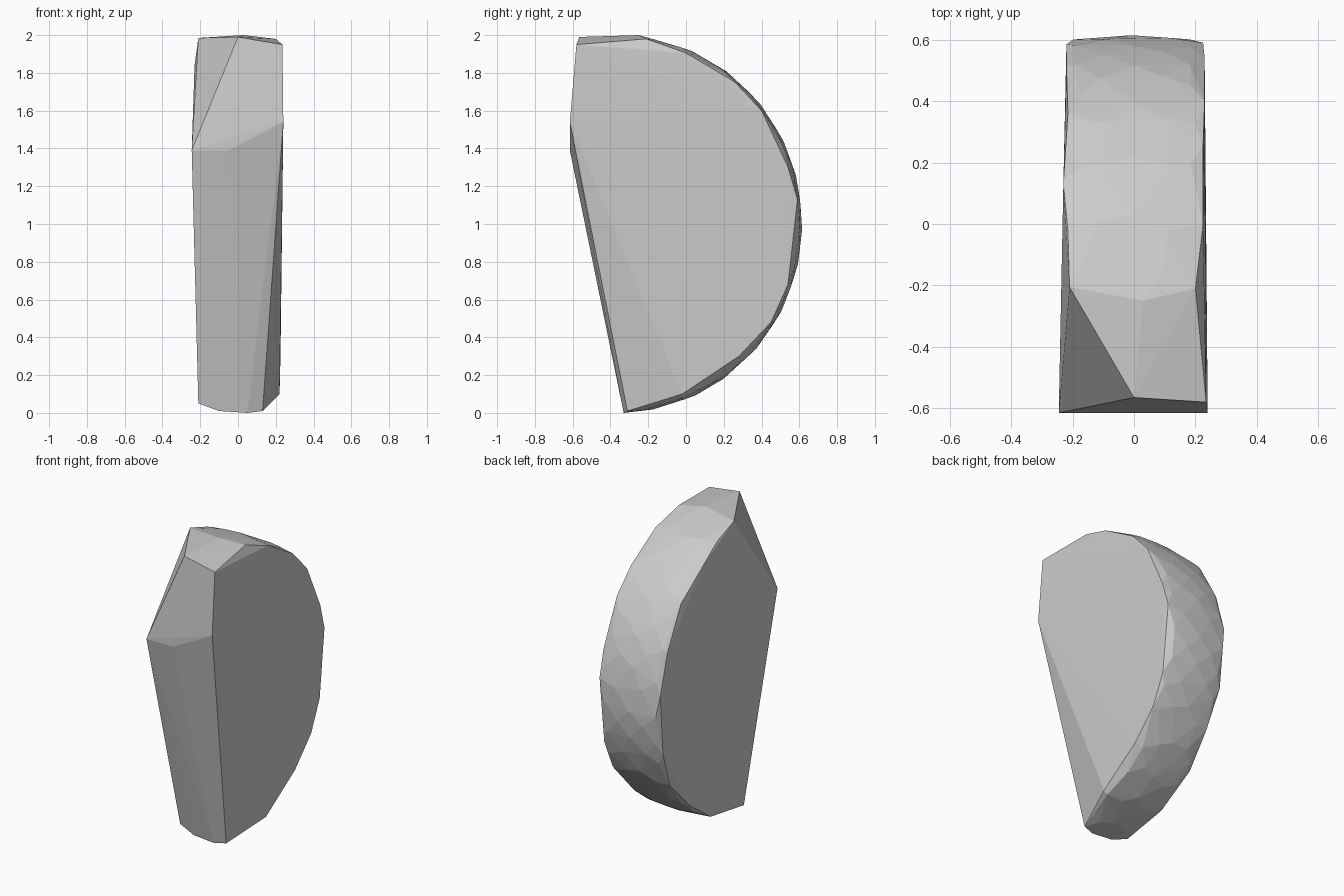
import bpy
import bmesh
import math
import random

random.seed(4)

default_cube = bpy.data.objects.get("Cube")
if default_cube:
    bpy.data.objects.remove(default_cube, do_unlink=True)


def make_material(name, colour):
    material = bpy.data.materials.new(name)
    material.use_nodes = True
    material.diffuse_color = colour
    material.node_tree.nodes["Principled BSDF"].inputs["Base Color"].default_value = colour
    return material


def rim_point(x, angle, inset):
    """Point on the rounded rim, which is half an ellipse seen from the side."""
    y = -0.36 + (0.975 - inset) * math.cos(angle)
    z = 1.0 + (1.0 - inset) * math.sin(angle)
    return (x, y, z)


# Corners of the chipped front
front_corners = [
    (0, -0.565, 1.99), (0.235, -0.58, 1.95), (0.24, -0.615, 1.54),
    (-0.245, -0.615, 1.39), (-0.05, -0.615, 1.39), (0.03, -0.25, 2),
    (-0.21, -0.205, 1.985), (0.2, -0.21, 1.98),
]

# Corners of the narrow foot
foot_corners = [
    (-0.21, -0.31, 0.05), (-0.1, -0.325, 0.01),
    (0.05, -0.33, 0), (0.13, -0.31, 0.01),
]

# Outlines of the two broad flat sides, as x, y, z
left_outline = [
    (0.225, 0, 1.905), (0.225, 0.26, 1.75), (0.23, 0.4, 1.6),
    (0.23, 0.54, 1.3), (0.225, 0.59, 1.13), (0.225, 0.54, 0.68),
    (0.225, 0.45, 0.48), (0.225, 0.28, 0.3), (0.22, -0.02, 0.1),
]
right_outline = [
    (-0.215, -0.02, 1.92), (-0.23, 0.13, 1.84), (-0.215, 0.36, 1.65),
    (-0.22, 0.51, 1.38), (-0.22, 0.585, 1.12), (-0.215, 0.55, 0.72),
    (-0.215, 0.27, 0.27),
]

# Faceted rounded rim: staggered rows of points, gently domed across
rim = []
rows = [(-0.185, 0.014), (-0.1, 0.004), (0, 0), (0.1, 0.004), (0.185, 0.014)]
for row, (x, inset) in enumerate(rows):
    reach = 68 if abs(x) > 0.15 else 80
    steps = 12 + row % 2
    for step in range(steps + 1):
        angle = math.radians(reach - 2 * reach * step / steps + random.uniform(-2, 2))
        rim.append(rim_point(x + random.uniform(-0.015, 0.015), angle, inset))

# Wrap all corners in one convex, flat-faced stone
bm = bmesh.new()
for corner in front_corners + foot_corners + left_outline + right_outline + rim:
    bm.verts.new(corner)
bmesh.ops.convex_hull(bm, input=bm.verts[:])
loose = [vert for vert in bm.verts if not vert.link_faces]
bmesh.ops.delete(bm, geom=loose, context="VERTS")
bmesh.ops.recalc_face_normals(bm, faces=bm.faces[:])

mesh = bpy.data.meshes.new("cut_stone")
bm.to_mesh(mesh)
bm.free()
mesh.materials.append(make_material("stone grey", (0.6, 0.6, 0.6, 1)))
stone = bpy.data.objects.new("cut_stone", mesh)
bpy.context.collection.objects.link(stone)
